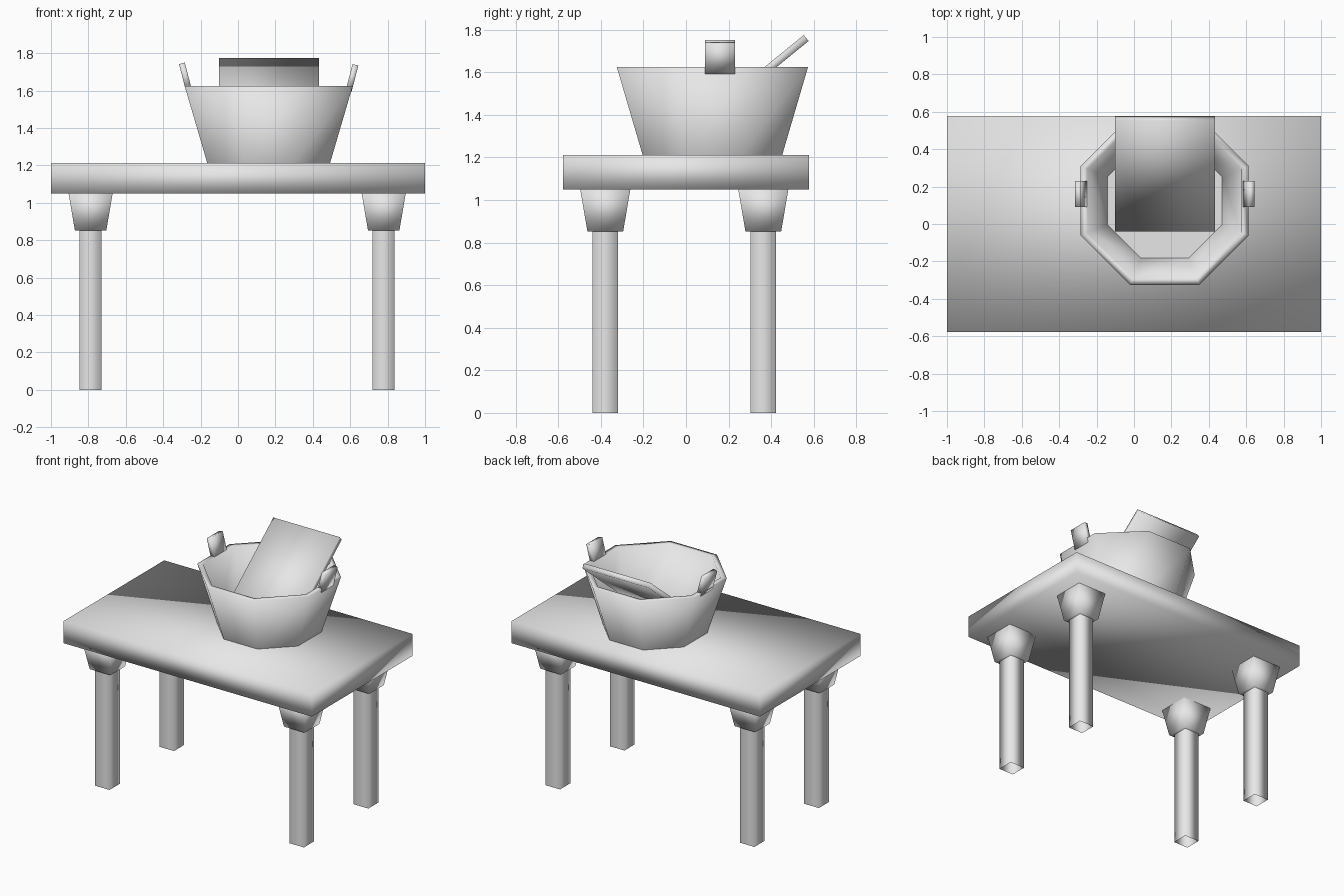
import bpy, math
from mathutils import Vector

if "Cube" in bpy.data.objects:
    bpy.data.objects.remove(bpy.data.objects["Cube"])

grey = bpy.data.materials.new("plain grey")
grey.diffuse_color = (0.8, 0.8, 0.8, 1)
grey.use_nodes = True
grey.node_tree.nodes["Principled BSDF"].inputs["Base Color"].default_value = grey.diffuse_color


def make(name, verts, faces, smooth=True):
    mesh = bpy.data.meshes.new(name)
    mesh.from_pydata(verts, [], faces)
    mesh.materials.append(grey)
    for p in mesh.polygons:
        p.use_smooth = smooth
    obj = bpy.data.objects.new(name, mesh)
    bpy.context.collection.objects.link(obj)
    return obj


def ring(cx, cy, z, apothem, n):
    """Regular polygon with flat sides facing the axes."""
    r = apothem / math.cos(math.pi / n)
    return [(cx + r * math.cos(2 * math.pi * (i + 0.5) / n),
             cy + r * math.sin(2 * math.pi * (i + 0.5) / n), z) for i in range(n)]


def loft(name, cx, cy, levels, n, caps=True):
    """Join polygon rings given as (apothem, z), bottom to top."""
    verts, faces = [], []
    for a, z in levels:
        verts += ring(cx, cy, z, a, n)
    for k in range(len(levels) - 1):
        for i in range(n):
            j = (i + 1) % n
            faces.append((k * n + i, k * n + j, (k + 1) * n + j, (k + 1) * n + i))
    if caps:
        faces.append(tuple(reversed(range(n))))
        faces.append(tuple(range(len(verts) - n, len(verts))))
    return make(name, verts, faces)


def slab(name, origin, a, b, c):
    """Box spanned by three right-handed edge vectors from one corner."""
    o, a, b, c = map(Vector, (origin, a, b, c))
    verts = [o, o + a, o + a + b, o + b]
    verts += [v + c for v in verts]
    faces = [(3, 2, 1, 0), (4, 5, 6, 7), (0, 1, 5, 4),
             (1, 2, 6, 5), (2, 3, 7, 6), (3, 0, 4, 7)]
    return make(name, verts, faces)


# Table top
slab("table_top", (-1, -0.578, 1.05), (2, 0, 0), (0, 1.156, 0), (0, 0, 0.162))

# Legs (open tubes) with tapered brackets
for side, x in (("left", -0.788), ("right", 0.779)):
    for end, y in (("front", -0.379), ("back", 0.363)):
        loft(f"leg_{end}_{side}", x, y, [(0.059, 0), (0.059, 0.855)], 4, caps=False)
        loft(f"bracket_{end}_{side}", x, y, [(0.084, 0.852), (0.118, 1.052)], 4)

# Eight-sided tub: outer wall, rim, inner wall
TX, TY = 0.164, 0.124
loft("tub", TX, TY, [(0.328, 1.212), (0.449, 1.624), (0.412, 1.624), (0.307, 1.222)],
     8, caps=False)
make("tub_floor", ring(TX, TY, 1.222, 0.307, 8), [tuple(range(8))], smooth=False)

# Tub handles leaning out along the wall
for side, s in (("left", -1), ("right", 1)):
    x0 = TX + s * 0.427 - 0.0155
    slab(f"handle_{side}", (x0, 0.09, 1.60), (0.031, 0, 0.008 * -s),
         (0, 0.14, 0), (s * 0.037, 0, 0.142))

# Board leaning inside the tub
t = math.atan(0.815)
up = Vector((0, math.cos(t), math.sin(t)))
normal = Vector((0, -math.sin(t), math.cos(t)))
length, thick = 0.593 / math.cos(t), 0.036
top_low = Vector((-0.102, -0.04, 1.291))
slab("washing_board", top_low - normal * thick, (0.535, 0, 0), up * length, normal * thick)
